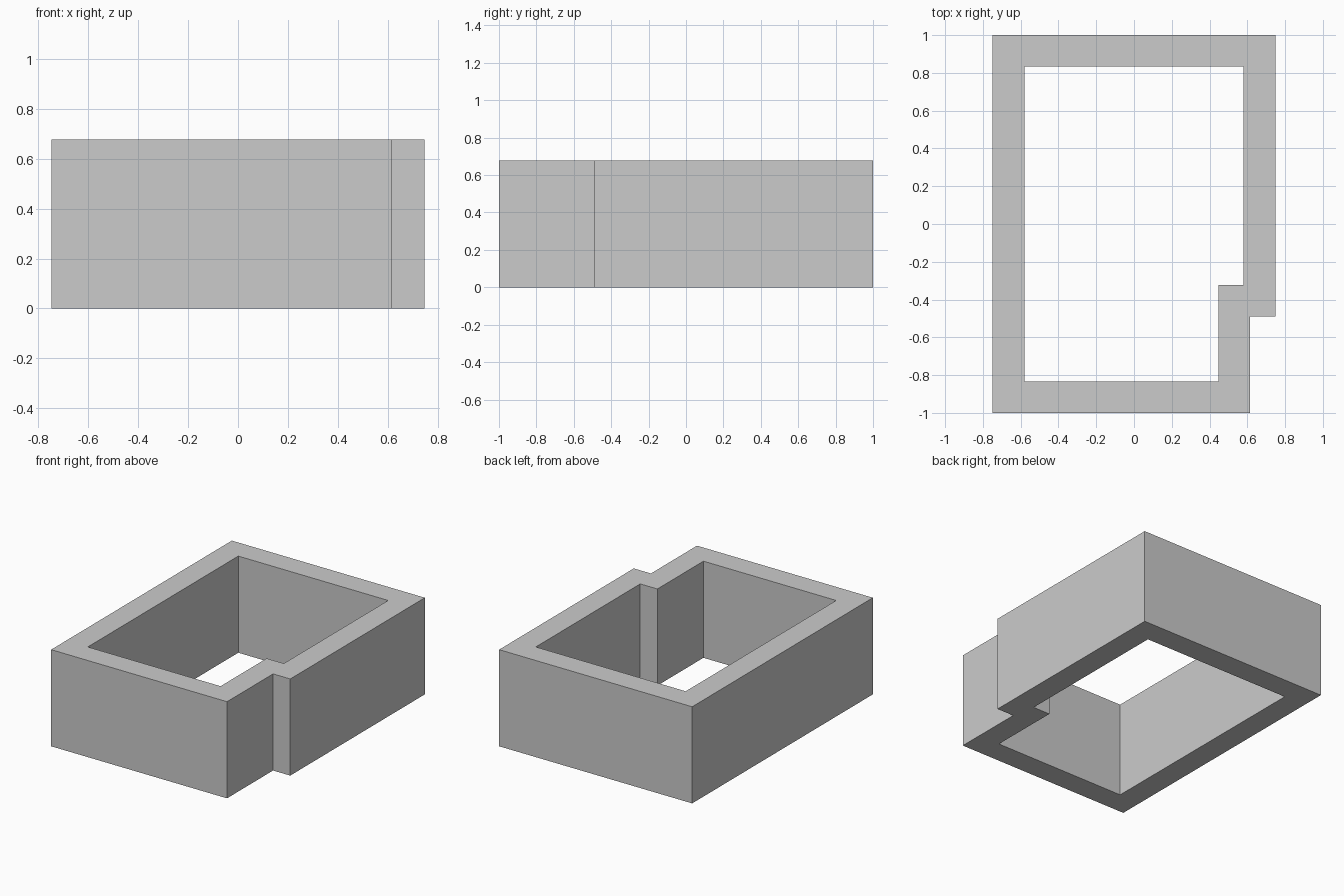
import bpy, bmesh

if "Cube" in bpy.data.objects:
    bpy.data.objects.remove(bpy.data.objects["Cube"])

W, D, H = 0.748, 1.0, 0.677       # half width, half depth, height
WALL = 0.167                      # wall thickness
NX, NY = 0.615, -0.49             # stepped-in front right corner


def footprint(inset):
    """Stepped rectangle, offset inwards by the inset."""
    x, y, nx, ny = W - inset, D - inset, NX - inset, NY + inset
    return [(-x, -y), (nx, -y), (nx, ny), (x, ny), (x, y), (-x, y)]


# Open wall ring: outer and inner footprints joined at top and bottom
bm = bmesh.new()
rings = [[bm.verts.new((x, y, z)) for x, y in footprint(inset)]
         for inset, z in ((0, 0), (0, H), (WALL, H), (WALL, 0))]
for a, b in zip(rings, rings[1:] + rings[:1]):
    for i in range(len(a)):
        j = (i + 1) % len(a)
        bm.faces.new((a[i], a[j], b[j], b[i]))
bmesh.ops.recalc_face_normals(bm, faces=bm.faces[:])

mesh = bpy.data.meshes.new("building_walls")
bm.to_mesh(mesh)
bm.free()
walls = bpy.data.objects.new("building_walls", mesh)
bpy.context.collection.objects.link(walls)
